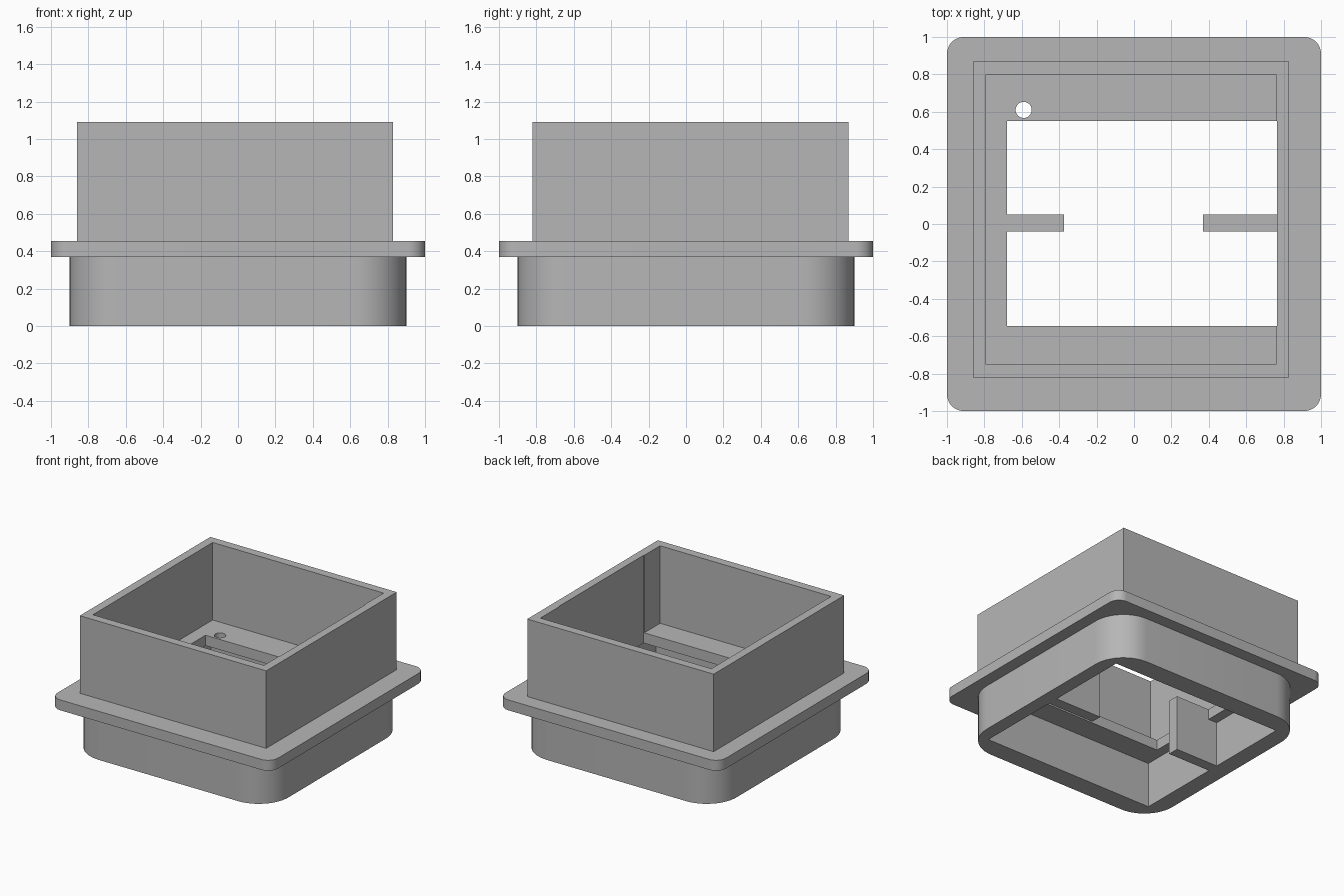
import bpy
import bmesh
from math import cos, sin, pi, radians

cube = bpy.data.objects.get("Cube")
if cube:
    bpy.data.objects.remove(cube, do_unlink=True)

GREY = (0.47, 0.47, 0.47, 1.0)
grey = bpy.data.materials.new("plain grey")
grey.use_nodes = True
grey.diffuse_color = GREY
grey.node_tree.nodes["Principled BSDF"].inputs["Base Color"].default_value = GREY


def arc(cx, cy, r, start, sweep, steps):
    return [(cx + r * cos(start + sweep * i / steps), cy + r * sin(start + sweep * i / steps))
            for i in range(steps + 1)]


def rounded_square(half, r, steps=12):
    c = half - r
    points = []
    for i, (sx, sy) in enumerate([(1, 1), (-1, 1), (-1, -1), (1, -1)]):
        points += arc(sx * c, sy * c, r, i * pi / 2, pi / 2, steps)
    return points


def rectangle(x0, x1, y0, y1):
    return [(x0, y0), (x1, y0), (x1, y1), (x0, y1)]


def tabbed_rectangle(x0, x1, y0, y1):
    """Opening with a tab reaching in from each side."""
    return [(x0, y0), (x1, y0),
            (x1, TAB_Y0), (TAB_RIGHT, TAB_Y0), (TAB_RIGHT, TAB_Y1), (x1, TAB_Y1),
            (x1, y1), (x0, y1),
            (x0, TAB_Y1), (TAB_LEFT, TAB_Y1), (TAB_LEFT, TAB_Y0), (x0, TAB_Y0)]


def extruded(name, loops, z0, z1):
    """Solid between two heights; the first loop is the outside, the rest are holes."""
    bm = bmesh.new()
    rings = {z0: [], z1: []}
    for z, found in rings.items():
        edges = []
        for loop in loops:
            verts = [bm.verts.new((x, y, z)) for x, y in loop]
            found.append(verts)
            edges += [bm.edges.new((verts[i - 1], verts[i])) for i in range(len(verts))]
        bmesh.ops.triangle_fill(bm, edges=edges, use_beauty=True, normal=(0, 0, 1))
    for low, high in zip(rings[z0], rings[z1]):
        for i in range(len(low)):
            bm.faces.new((low[i - 1], low[i], high[i], high[i - 1]))
    bmesh.ops.recalc_face_normals(bm, faces=bm.faces[:])
    mesh = bpy.data.meshes.new(name)
    bm.to_mesh(mesh)
    bm.free()
    mesh.materials.append(grey)
    obj = bpy.data.objects.new(name, mesh)
    bpy.context.collection.objects.link(obj)
    bpy.ops.object.select_all(action='DESELECT')
    obj.select_set(True)
    bpy.context.view_layer.objects.active = obj
    bpy.ops.object.shade_smooth_by_angle(angle=radians(30))
    return obj


# Shared heights and opening sizes
FLANGE_Z, FLOOR_Z, TOP_Z = 0.37, 0.455, 1.09
TAB_Y0, TAB_Y1, TAB_LEFT, TAB_RIGHT = -0.04, 0.05, -0.375, 0.37
OPEN_X0, OPEN_X1, OPEN_Y0, OPEN_Y1 = -0.68, 0.765, -0.545, 0.55

# Lower body: rounded skirt, hollow, with the tabs running down to its foot
extruded("lower_body",
         [rounded_square(0.9, 0.27), tabbed_rectangle(-0.76, 0.79, -0.74, 0.735)],
         0, FLANGE_Z)

# Flange: wide plate with the main opening and a small round hole
extruded("flange",
         [rounded_square(1.0, 0.09),
          tabbed_rectangle(OPEN_X0, OPEN_X1, OPEN_Y0, OPEN_Y1),
          arc(-0.59, 0.61, 0.043, 0, 2 * pi, 32)[:-1]],
         FLANGE_Z, FLOOR_Z)

# Upper walls: square box, with a shallow recess in one wall above the opening
inner = rectangle(-0.79, 0.76, -0.75, 0.80)
inner[2:2] = [(0.76, OPEN_Y0), (OPEN_X1, OPEN_Y0), (OPEN_X1, OPEN_Y1), (0.76, OPEN_Y1)]
extruded("upper_walls", [rectangle(-0.86, 0.83, -0.82, 0.87), inner], FLOOR_Z, TOP_Z)
